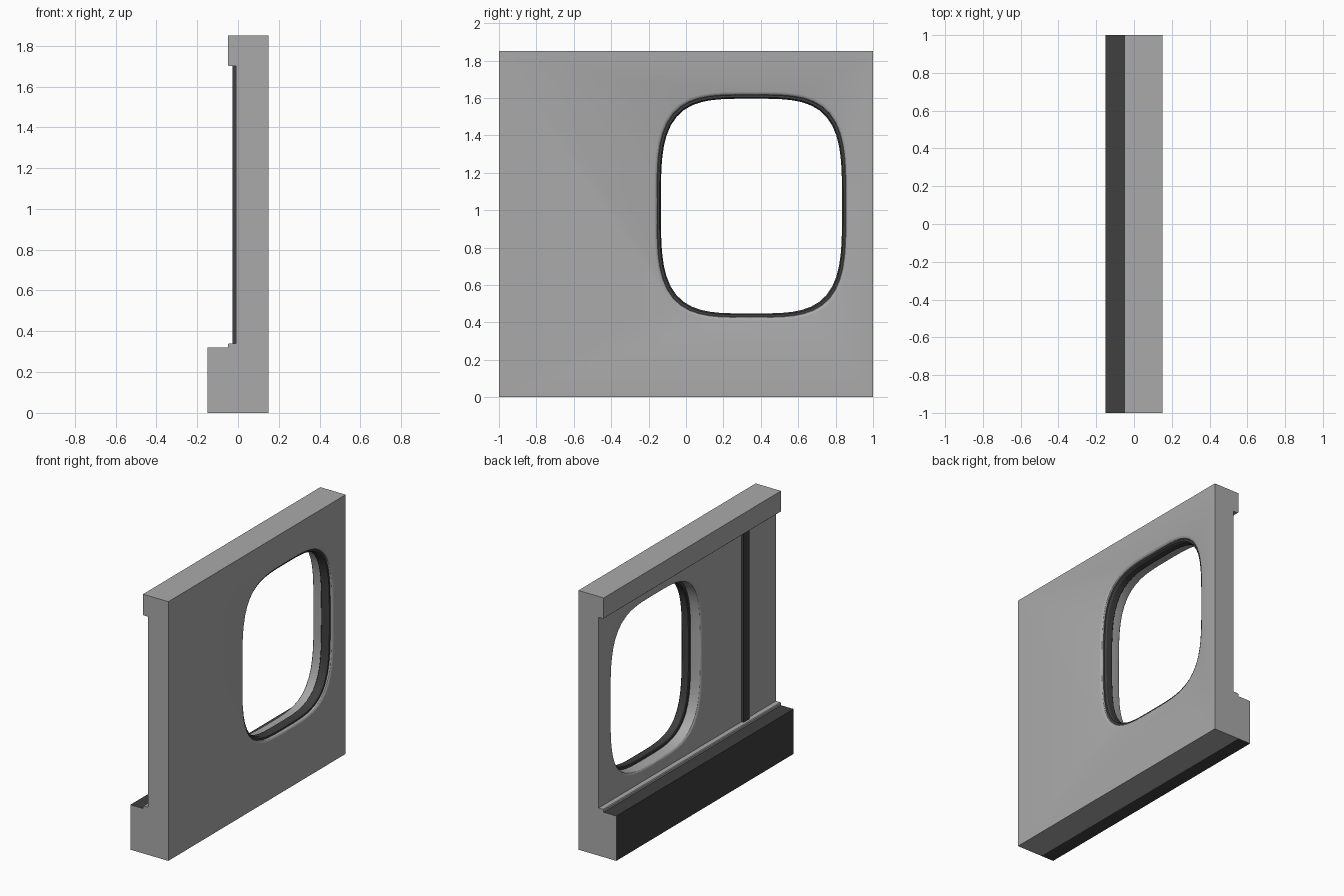
import bpy, bmesh, math

cube = bpy.data.objects.get("Cube")
if cube:
    bpy.data.objects.remove(cube, do_unlink=True)


def material(name, rgb):
    m = bpy.data.materials.new(name)
    m.use_nodes = True
    m.diffuse_color = (*rgb, 1)
    m.node_tree.nodes["Principled BSDF"].inputs["Base Color"].default_value = (*rgb, 1)
    return m


GREY = material("panel grey", (0.4, 0.4, 0.4))
BLACK = material("trim black", (0.05, 0.05, 0.05))

# Window outline: centre, half sizes and roundness
CY, CZ, HY, HZ, POWER, SIDES = 0.35, 1.022, 0.503, 0.593, 3.7, 72


def make_object(name, bm, *mats):
    bmesh.ops.recalc_face_normals(bm, faces=bm.faces)
    mesh = bpy.data.meshes.new(name)
    bm.to_mesh(mesh)
    bm.free()
    for m in mats:
        mesh.materials.append(m)
    ob = bpy.data.objects.new(name, mesh)
    bpy.context.collection.objects.link(ob)
    return ob


def window_ring(bm, x, grow):
    """Rounded window outline at depth x, widened by grow."""
    ring = []
    for i in range(SIDES):
        a = 2 * math.pi * i / SIDES
        c, s = math.cos(a), math.sin(a)
        r = (abs(c) ** POWER + abs(s) ** POWER) ** (-1 / POWER)
        ring.append(bm.verts.new((x, CY + (HY + grow) * c * r, CZ + (HZ + grow) * s * r)))
    return ring


def loft(bm, section, closed):
    """Join window rings given as (depth, grow); cap the ends or close the loop."""
    rings = [window_ring(bm, x, g) for x, g in section]
    pairs = list(zip(rings, rings[1:]))
    if closed:
        pairs.append((rings[-1], rings[0]))
    else:
        bm.faces.new(rings[0])
        bm.faces.new(rings[-1])
    for a, b in pairs:
        for i in range(SIDES):
            j = (i + 1) % SIDES
            bm.faces.new((a[i], a[j], b[j], b[i]))


def smooth(ob):
    bpy.ops.object.select_all(action="DESELECT")
    ob.select_set(True)
    bpy.context.view_layer.objects.active = ob
    bpy.ops.object.shade_smooth_by_angle(angle=math.radians(30))


# Wall panel with header and sill, one profile swept along y
profile = [(0.15, 0), (0.15, 1.85), (-0.05, 1.85), (-0.05, 1.705), (-0.045, 1.7),
           (-0.01, 1.7), (-0.01, 0.34), (-0.045, 0.34), (-0.05, 0.335),
           (-0.05, 0.32), (-0.15, 0.32), (-0.15, 0), (-0.05, 0)]
bm = bmesh.new()
end = bm.faces.new([bm.verts.new((x, -1, z)) for x, z in profile])
swept = bmesh.ops.extrude_face_region(bm, geom=[end], use_keep_orig=True)
for v in swept["geom"]:
    if isinstance(v, bmesh.types.BMVert):
        v.co.y = 1
bm.normal_update()
# Black sill cover, grey at the cut ends
for f in bm.faces:
    if f.calc_center_median().x < -0.06 and abs(f.normal.y) < 0.5:
        f.material_index = 1
wall = make_object("wall_panel", bm, GREY, BLACK)

# Window opening with rounded edges on both sides
R = 0.018
arc = [math.radians(t) for t in (0, 30, 60, 90)]
inner = [(-0.01 + R * (1 - math.cos(a)), R * (1 - math.sin(a))) for a in arc]
outer = [(0.15 - R * (1 - math.cos(a)), R * (1 - math.sin(a))) for a in reversed(arc)]
bm = bmesh.new()
loft(bm, [(-0.06, R)] + inner + outer + [(0.2, R)], closed=False)
cutter = make_object("window_cutter", bm, GREY)
cutter.hide_render = True
cutter.hide_set(True)
cut = wall.modifiers.new("window", "BOOLEAN")
cut.operation = "DIFFERENCE"
cut.solver = "EXACT"
cut.object = cutter
bpy.context.view_layer.objects.active = wall
bpy.ops.object.modifier_apply(modifier=cut.name)
bpy.data.objects.remove(cutter, do_unlink=True)
smooth(wall)

# Black seal around the opening
bm = bmesh.new()
loft(bm, [(0.07, 0.005), (0.07, -0.014), (0.075, -0.019), (0.12, -0.019),
          (0.132, -0.012), (0.132, 0.005)], closed=True)
smooth(make_object("window_seal", bm, BLACK))

# Vertical joint strip on the inner face
bm = bmesh.new()
bmesh.ops.create_cube(bm, size=1)
for v in bm.verts:
    v.co = (-0.0175 + v.co.x * 0.019, -0.645 + v.co.y * 0.066, 1.02 + v.co.z * 1.36)
make_object("joint_strip", bm, BLACK)
